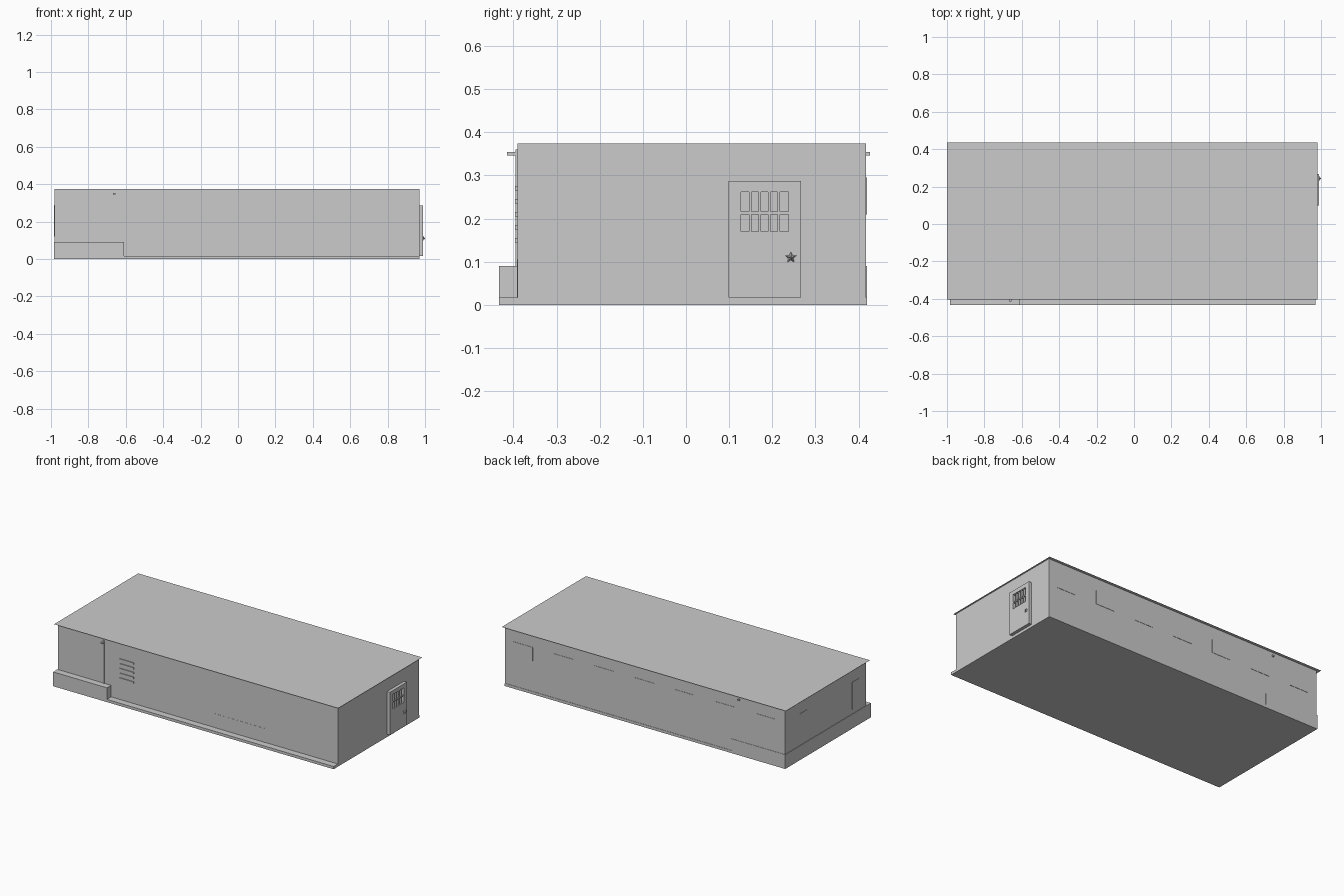
import bpy, bmesh, math
from mathutils import Matrix

cube = bpy.data.objects.get("Cube")
if cube:
    bpy.data.objects.remove(cube, do_unlink=True)

grey = bpy.data.materials.new("plain_grey")
grey.use_nodes = True
colour = (0.6, 0.6, 0.6, 1)
grey.diffuse_color = colour
grey.node_tree.nodes["Principled BSDF"].inputs["Base Color"].default_value = colour


def finish(name, bm):
    bmesh.ops.recalc_face_normals(bm, faces=bm.faces)
    mesh = bpy.data.meshes.new(name)
    bm.to_mesh(mesh)
    bm.free()
    mesh.materials.append(grey)
    obj = bpy.data.objects.new(name, mesh)
    bpy.context.collection.objects.link(obj)
    return obj


def boxes(name, spans):
    """One object from boxes given as (x range, y range, z range)."""
    bm = bmesh.new()
    for span in spans:
        size = [b - a for a, b in span]
        mid = [(a + b) / 2 for a, b in span]
        bmesh.ops.create_cube(bm, size=1, matrix=Matrix.Translation(mid) @ Matrix.Diagonal((*size, 1)))
    return finish(name, bm)


LEFT, RIGHT, FRONT, BACK, TOP = -0.982, 0.97, -0.391, 0.417, 0.375

# Building shell, floor slab and raised platform
boxes("walls", [((LEFT, RIGHT), (FRONT, BACK), (0.01, TOP - 0.001))])
boxes("base_slab", [((LEFT - 0.002, RIGHT), (-0.433, 0.419), (0, 0.017))])
boxes("raised_platform", [((LEFT - 0.003, -0.61), (-0.433, 0.419), (0, 0.09))])

# Thin flat roof with overhang
bm = bmesh.new()
corners = [(-1, -0.403), (0.98, -0.403), (0.98, 0.435), (-1, 0.435)]
bm.faces.new([bm.verts.new((x, y, TOP)) for x, y in corners])
finish("roof", bm)

# Door on the end wall, with a barred window opening
D0, D1, DZ0, DZ1 = 0.098, 0.267, 0.017, 0.287
W0, W1, WZ0, WZ1 = 0.127, 0.237, 0.17, 0.262
DX = (RIGHT - 0.002, 0.99)
boxes("door", [
    (DX, (D0, W0), (DZ0, DZ1)),
    (DX, (W1, D1), (DZ0, DZ1)),
    (DX, (W0, W1), (DZ0, WZ0)),
    (DX, (W0, W1), (WZ1, DZ1)),
])
BX = (0.975, 0.987)
pitch = (W1 - W0) / 5
bars = [(BX, (W0 + i * pitch - 0.003, W0 + i * pitch + 0.003), (WZ0, WZ1)) for i in range(1, 5)]
bars.append((BX, (W0, W1), (0.21, 0.216)))
boxes("door_window_bars", bars)

# Star shaped door knob
bm = bmesh.new()
tip = bm.verts.new((1.0, 0.243, 0.11))
ring = []
for i in range(10):
    r = 0.015 if i % 2 == 0 else 0.007
    a = math.pi / 2 + i * math.pi / 5
    ring.append(bm.verts.new((0.989, 0.243 + r * math.cos(a), 0.11 + r * math.sin(a))))
for i in range(10):
    bm.faces.new((tip, ring[i], ring[(i + 1) % 10]))
bm.faces.new(ring)
finish("door_knob", bm)

# Front vent slats, corner pipe and through beam
boxes("vent_slats", [((-0.55, -0.45), (FRONT - 0.005, FRONT + 0.01), (z - 0.005, z + 0.005))
                     for z in [0.15 + 0.03 * i for i in range(5)]])
boxes("wall_pipe", [((-0.664, -0.656), (FRONT - 0.004, FRONT + 0.01), (0.09, 0.36))])
boxes("roof_beam", [((-0.667, -0.655), (-0.415, 0.426), (0.346, 0.354))])

# Thin panels on the walls
boxes("back_windows", [((x - 0.066, x + 0.066), (BACK - 0.01, BACK + 0.002), (0.21, 0.295))
                       for x in [-0.85 + 0.282 * i for i in range(7)]])
boxes("side_panels", [((LEFT - 0.002, LEFT + 0.01), (y - 0.035, y + 0.035), (0.12, 0.29))
                      for y in (-0.285, 0.235)])
boxes("front_low_panel", [((0.11, 0.46), (FRONT - 0.001, FRONT + 0.01), (0.017, 0.105))])
